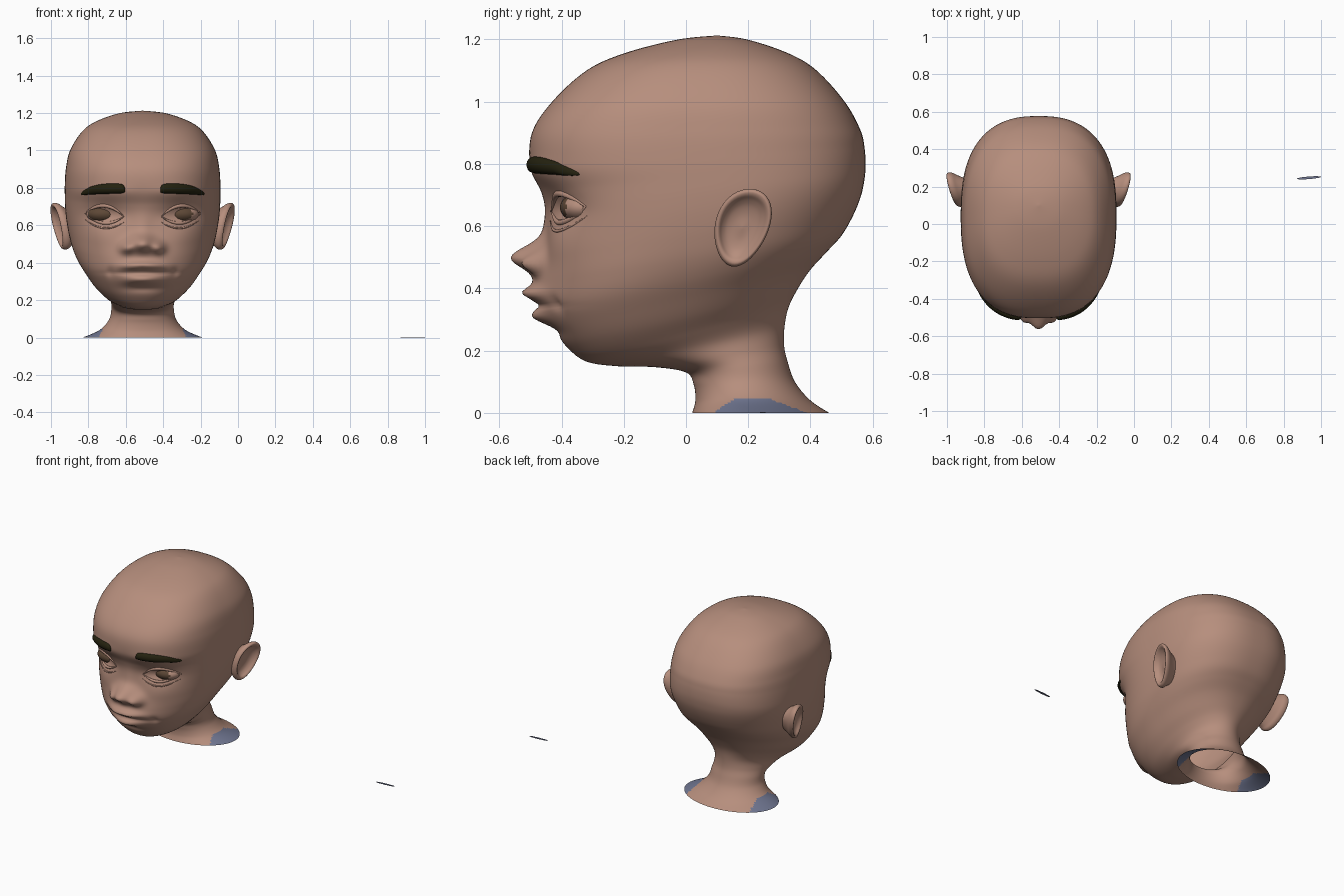
import bpy, bmesh, math
from mathutils import Vector
from mathutils.bvhtree import BVHTree

if "Cube" in bpy.data.objects:
    bpy.data.objects.remove(bpy.data.objects["Cube"])

CX = -0.51  # head centre line


def material(name, rgb):
    m = bpy.data.materials.new(name)
    m.diffuse_color = (*rgb, 1)
    m.use_nodes = True
    m.node_tree.nodes["Principled BSDF"].inputs["Base Color"].default_value = m.diffuse_color
    return m


SKIN = material("skin", (0.47, 0.272, 0.205))
BROW = material("brow_hair", (0.018, 0.016, 0.005))
IRIS = material("iris_brown", (0.11, 0.064, 0.037))
CLOTH = material("blue_cloth", (0.16, 0.18, 0.28))


def loft(name, rows, mats, rule=None, cap=False, x=CX):
    """Skin a stack of closed rings; rule(face centre) picks the material."""
    bm = bmesh.new()
    grid = [[bm.verts.new(p) for p in row] for row in rows]
    n = len(rows[0])
    for a, b in zip(grid, grid[1:]):
        for i in range(n):
            j = (i + 1) % n
            bm.faces.new((a[i], a[j], b[j], b[i]))
    if cap:
        bm.faces.new(grid[0])
        bm.faces.new(grid[-1])
    bmesh.ops.remove_doubles(bm, verts=bm.verts, dist=1e-5)
    bmesh.ops.recalc_face_normals(bm, faces=bm.faces)
    for f in bm.faces:
        f.smooth = True
        if rule:
            f.material_index = rule(f.calc_center_median())
    me = bpy.data.meshes.new(name)
    bm.to_mesh(me)
    bm.free()
    for m in mats:
        me.materials.append(m)
    ob = bpy.data.objects.new(name, me)
    ob.location.x = x
    bpy.context.collection.objects.link(ob)
    return ob


def spline(keys, steps):
    """Catmull-Rom through tuples of any length."""
    k = [keys[0]] + keys + [keys[-1]]
    out = []
    for i in range(1, len(k) - 2):
        for s in range(steps):
            t = s / steps
            out.append([0.5 * (2 * b + (c - a) * t + (2 * a - 5 * b + 4 * c - d) * t * t
                               + (3 * b - a - 3 * c + d) * t ** 3)
                        for a, b, c, d in zip(*k[i - 1:i + 3])])
    return out + [list(keys[-1])]


# Head rings: front y, front z, back y, back z, half width, squareness
RINGS = [
    (.02, 0, .46, 0, .32, 2), (.03, .04, .40, .04, .23, 2),
    (.025, .09, .35, .10, .18, 2), (.0, .13, .325, .17, .167, 2),
    (-.10, .147, .315, .22, .168, 2), (-.22, .15, .317, .28, .18, 2),
    (-.32, .165, .33, .34, .218, 2.1), (-.38, .21, .36, .40, .268, 2.2),
    (-.42, .27, .40, .46, .31, 2.3), (-.445, .34, .455, .52, .35, 2.4),
    (-.453, .42, .50, .57, .378, 2.4), (-.45, .50, .535, .63, .396, 2.4),
    (-.445, .58, .56, .69, .408, 2.45), (-.448, .65, .572, .74, .414, 2.5),
    (-.465, .71, .577, .79, .416, 2.5), (-.50, .79, .574, .85, .416, 2.5),
    (-.495, .90, .56, .91, .41, 2.5), (-.43, 1.0, .51, 1.0, .388, 2.5),
    (-.32, 1.1, .42, 1.1, .325, 2.4), (-.2, 1.155, .33, 1.155, .25, 2.3),
    (-.03, 1.199, .2, 1.199, .125, 2.2), (.1, 1.213, .1, 1.213, 0, 2),
]

# Face strokes: x, z, x radius, radius above, radius below, push forward
STROKES = [
    (0, .50, .065, .05, .045, .105),    # nose tip
    (0, .59, .045, .07, .05, .012),     # nose bridge
    (.085, .478, .036, .035, .03, .05), # nostril wing
    (0, .38, .17, .09, .09, .042),      # muzzle
    (0, .388, .10, .02, .018, .03),     # upper lip
    (.06, .378, .07, .016, .016, .012),
    (0, .308, .09, .022, .024, .036),   # lower lip
    (0, .345, .15, .009, .009, -.014),  # mouth line
    (0, .262, .10, .02, .02, -.012),    # dip under the lip
    (.175, .35, .02, .025, .025, -.01), # mouth corner
    (.20, .66, .10, .06, .05, -.028),   # eye socket
    (.22, .54, .11, .07, .08, .012),    # cheek
    (.20, .78, .13, .035, .035, .008),  # brow ridge
]


def sculpt(x, y, z):
    w = min(1, max(0, (-y - .1) / .15))
    for sx, sz, rx, up, dn, amp in STROKES:
        dz = (z - sz) / (up if z > sz else dn)
        y -= w * amp * math.exp(-((abs(x) - sx) / rx) ** 2 - dz * dz)
    return (x, y, z)


def power(v, e):
    return math.copysign(abs(v) ** e, v)


SEG = 180
rows = []
for yf, zf, yb, zb, hw, p in spline(RINGS, 8):
    row = []
    for i in range(SEG):
        a = 2 * math.pi * i / SEG
        a -= 0.4 * math.sin(a)          # denser toward the face
        c = -power(math.cos(a), 2 / p)  # -1 front, +1 back
        t = (c + 1) / 2
        row.append(sculpt(hw * power(math.sin(a), 2 / p),
                          yf + (yb - yf) * t, max(0, zf + (zb - zf) * t)))
    rows.append(row)
head = loft("head_and_neck", rows, [SKIN, CLOTH],
            lambda c: int(c.z < .045 and abs(c.x) > .235 - .5 * c.z))

me = head.data
tree = BVHTree.FromPolygons([v.co for v in me.vertices], [p.vertices for p in me.polygons])


def skin_y(x, z):
    return tree.ray_cast(Vector((x, -2, z)), Vector((0, 1, 0)))[0].y


def ribbon(name, path, mat):
    """Rounded strip on the face; path holds x, z, half height, half thickness."""
    out = []
    for x, z, h, d in path:
        y = skin_y(x, z)
        ring = []
        for i in range(12):
            a = math.pi * i / 6
            zz = z + h * math.cos(a)
            ring.append((x, (skin_y(x, zz) if h > .02 else y) - d * math.sin(a), zz))
        out.append(ring)
    return loft(name, out, [mat], cap=True)


for s, side in ((-1, "right"), (1, "left")):
    # Eyebrow
    keys = [(.095, .79, .012, .008), (.115, .796, .025, .017), (.20, .795, .027, .019),
            (.27, .787, .022, .018), (.315, .774, .012, .012), (.33, .768, .004, .004)]
    ribbon(side + "_eyebrow", [(s * x, *r) for x, *r in spline(keys, 5)], BROW)

    # Eyeball with a brown patch on its front
    ex, ez = s * .205, .66
    ey = skin_y(ex, ez) + .055
    ball = []
    for j in range(33):
        b = math.pi * j / 32
        ball.append([(ex + .095 * math.sin(b) * math.cos(math.pi * i / 24),
                      ey + .075 * math.sin(b) * math.sin(math.pi * i / 24),
                      ez + .05 * math.cos(b)) for i in range(48)])
    px = -.225 if s < 0 else .2
    loft(side + "_eye", ball, [SKIN, IRIS],
         lambda c: int(c.y < ey and ((c.x - px) / .068) ** 2 + ((c.z - .662) / .037) ** 2 < 1))

    # Eyelids and the crease under the eye
    for name, z0, rise, r in (("upper_eyelid", .655, .05, .011),
                              ("lower_eyelid", .655, -.043, .009),
                              ("under_eye_fold", .625, -.04, .005)):
        path = []
        for i in range(25):
            u = i / 12 - 1
            r2 = r * (1 - .75 * u * u)
            path.append((ex + s * .105 * u, z0 + rise * (1 - u * u) + .008 * u, r2, r2))
        ribbon(side + "_" + name, path, SKIN)

    # Ear: dished front, rolled rim, tapering back into the head
    prof = [(0, -.012), (.3, -.014), (.55, -.008), (.72, .004), (.84, .018), (.94, .02),
            (1, .008), (.97, -.01), (.85, -.03), (.7, -.06), (.6, -.09)]
    ear = []
    for r, h in spline(prof, 4):
        ring = []
        for i in range(48):
            a = 2 * math.pi * i / 48
            v = math.sin(a)
            dz = .125 * r * v
            dy = (.088 + .014 * v) * r * math.cos(a) + .2 * dz
            x = .437 + .26 * dy + .17 * dz + h
            ring.append((s * x, .18 + dy, .595 + dz))
        ear.append(ring)
    loft(side + "_ear", ear, [SKIN])

# Loose cloth sliver lying on the floor far to the side
leaf = []
for z in (0, .003):
    leaf.append([(.065 * math.cos(a), .007 * math.sin(a) + .005 * math.cos(a) + .247, z)
                 for a in (math.pi * i / 8 for i in range(16))])
sliver = loft("cloth_sliver", leaf, [CLOTH], cap=True, x=.935)
for f in sliver.data.polygons:
    f.use_smooth = False
